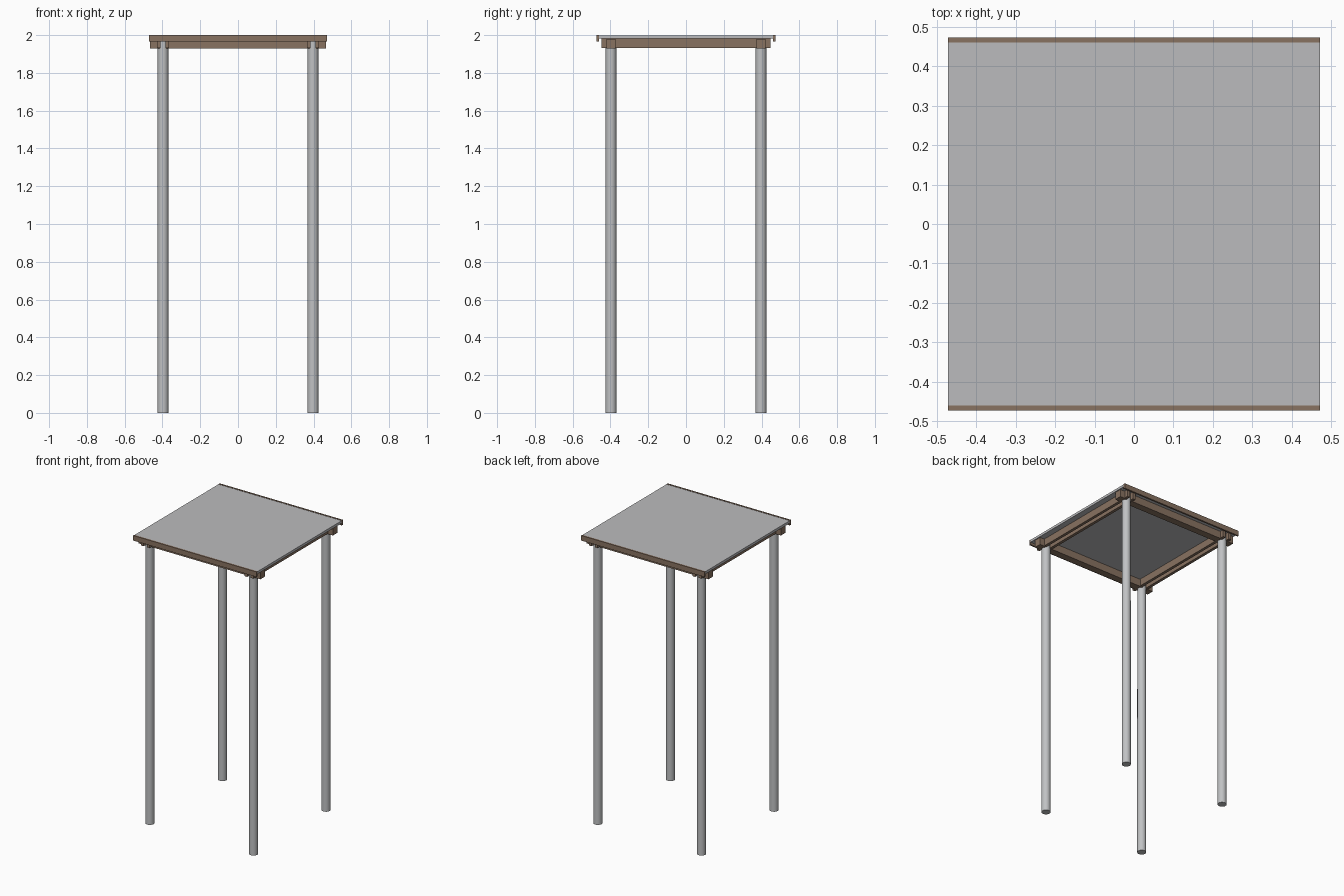
import bpy
import math

if "Cube" in bpy.data.objects:
    bpy.data.objects.remove(bpy.data.objects["Cube"])


def material(name, rgb):
    m = bpy.data.materials.new(name)
    m.diffuse_color = (*rgb, 1.0)
    m.use_nodes = True
    m.node_tree.nodes["Principled BSDF"].inputs["Base Color"].default_value = m.diffuse_color
    return m


wood = material("brown wood", (0.25, 0.17, 0.12))
steel = material("grey post", (0.53, 0.54, 0.55))
sheet = material("grey sheet", (0.50, 0.50, 0.51))


def box(name, x0, x1, y0, y1, z0, z1, mat):
    bpy.ops.mesh.primitive_cube_add(
        size=1, location=((x0 + x1) / 2, (y0 + y1) / 2, (z0 + z1) / 2))
    ob = bpy.context.object
    ob.name = name
    ob.scale = (x1 - x0, y1 - y0, z1 - z0)
    bpy.ops.object.transform_apply(location=False, rotation=False, scale=True)
    ob.data.materials.append(mat)
    return ob


POST = 0.397      # post offset from the centre

# Roof sheet
box("roof_sheet", -0.472, 0.472, -0.461, 0.461, 1.981, 1.998, sheet)

for s, side in ((-1, "front"), (1, "back")):
    # Edge board along the front and back of the roof
    y = s * 0.467
    box(side + "_edge_board", -0.472, 0.472, y - 0.006, y + 0.006, 1.965, 2.0, wood)
    # Main beam centred on the posts
    y = s * POST
    box(side + "_beam", -0.467, 0.467, y - 0.025, y + 0.025, 1.928, 1.979, wood)

# Paired side rails that clasp the posts
for s, side in ((-1, "left"), (1, "right")):
    for d, label in ((-1, "a"), (1, "b")):
        x = s * POST + d * 0.023
        box(f"{side}_rail_{label}", x - 0.01, x + 0.01, -0.447, 0.447, 1.932, 1.981, wood)

# Slightly tapered round posts
for sx in (-1, 1):
    for sy in (-1, 1):
        bpy.ops.mesh.primitive_cone_add(
            vertices=24, radius1=0.029, radius2=0.028, depth=1.965,
            location=(sx * POST, sy * POST, 1.965 / 2))
        post = bpy.context.object
        post.name = ("front" if sy < 0 else "back") + ("_left" if sx < 0 else "_right") + "_post"
        post.data.materials.append(steel)
        bpy.ops.object.shade_smooth_by_angle(angle=math.radians(35))
